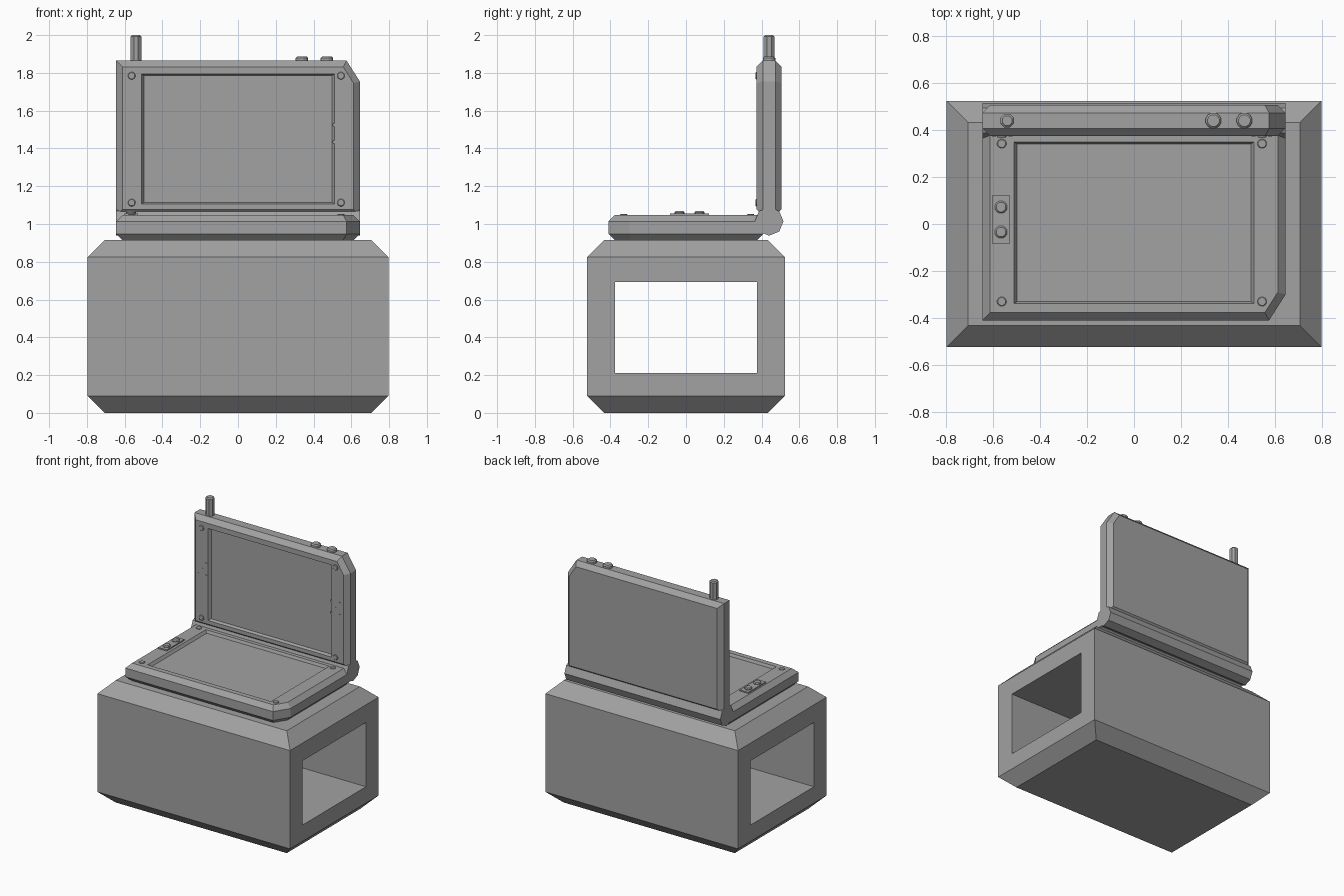
import bpy, bmesh, math
from mathutils import Matrix, Vector

old = bpy.data.objects.get("Cube")
if old:
    bpy.data.objects.remove(old, do_unlink=True)

grey = bpy.data.materials.new("plain_grey")
grey.use_nodes = True
grey.diffuse_color = (0.36, 0.36, 0.36, 1)
grey.node_tree.nodes["Principled BSDF"].inputs["Base Color"].default_value = grey.diffuse_color


def finish(bm, name, matrix):
    bm.transform(matrix)
    bmesh.ops.recalc_face_normals(bm, faces=bm.faces)
    mesh = bpy.data.meshes.new(name)
    bm.to_mesh(mesh)
    bm.free()
    mesh.materials.append(grey)
    obj = bpy.data.objects.new(name, mesh)
    bpy.context.collection.objects.link(obj)
    return obj


def chamfer(bm, edges, size):
    bmesh.ops.bevel(bm, geom=edges, offset=size, segments=1,
                    affect='EDGES', profile=0.5)


def prism(name, outline, z0, z1, bevel=0, matrix=Matrix(), taper=1):
    """Extrude an outline upward, chamfering or tapering its rims."""
    bm = bmesh.new()
    face = bm.faces.new([bm.verts.new((x, y, z0)) for x, y in outline])
    top = bmesh.ops.extrude_face_region(bm, geom=[face])["geom"]
    for v in top:
        if isinstance(v, bmesh.types.BMVert):
            v.co = (v.co.x * taper, v.co.y * taper, z1)
    if bevel:
        rims = [e for e in bm.edges if abs(e.verts[0].co.z - e.verts[1].co.z) < 1e-5]
        chamfer(bm, rims, bevel)
    return finish(bm, name, matrix)


def rect(x, y, cy=0):
    return [(-x, cy - y), (x, cy - y), (x, cy + y), (-x, cy + y)]


def knob(name, place, radius, z0, z1, sides=12, bevel=0.006, matrix=Matrix()):
    """Round post with a chamfered top."""
    bm = bmesh.new()
    bmesh.ops.create_cone(bm, cap_ends=True, segments=sides, radius1=radius,
                          radius2=radius, depth=z1 - z0)
    if bevel:
        chamfer(bm, [e for e in bm.edges if all(v.co.z > 0 for v in e.verts)], bevel)
    spin = Matrix.Rotation(math.pi / sides, 4, 'Z')
    move = Matrix.Translation((place[0], place[1], (z0 + z1) / 2))
    return finish(bm, name, matrix @ move @ spin)


def cut(target, cutter):
    mod = target.modifiers.new("cut", 'BOOLEAN')
    mod.object = cutter
    mod.operation = 'DIFFERENCE'
    mod.solver = 'EXACT'
    bpy.context.view_layer.objects.active = target
    bpy.ops.object.modifier_apply(modifier=mod.name)
    bpy.data.objects.remove(cutter, do_unlink=True)


# Hollow pedestal, open from side to side
base = prism("base_block", rect(0.797, 0.523), 0, 0.915, 0.09)
across = Matrix(((0, 0, 1, 0), (1, 0, 0, 0), (0, 1, 0, 0), (0, 0, 0, 1)))
cut(base, prism("tunnel_cutter", rect(0.375, 0.24, 0.452), -1, 1, matrix=across))

# Two mirrored clamshell halves; local z points out of the screen
HALF = 0.066
upright = Matrix(((1, 0, 0, 0), (0, 0, -1, 0.44), (0, -1, 0, 1.455), (0, 0, 0, 1)))
halves = {"lower": Matrix.Translation((0, 0, 0.981)), "upper": upright}
outline = [(-0.645, -0.41), (0.575, -0.41), (0.645, -0.3), (0.645, 0.41), (-0.645, 0.41)]

for half, m in halves.items():
    panel = prism(half + "_panel", outline, -HALF, HALF, 0.033, m)
    # Shallow screen recess with sloping sides
    cut(panel, prism("screen_cutter", rect(0.497, 0.335, 0.005), HALF - 0.02,
                     HALF + 0.01, matrix=m, taper=1.04))
    for side in (-1, 1):
        for end in (-1, 1):
            knob(half + "_corner_stud", (side * 0.554 - 0.009, end * 0.336 + 0.006),
                 0.02, HALF - 0.01, HALF + 0.006, bevel=0.003, matrix=m)

# Speaker dots beside the upper screen
for side in (-1, 1):
    for dx, dy in ((0, 0), (1, 1), (1, -1), (-1, 1), (-1, -1)):
        knob("speaker_dot", (side * 0.552 - 0.008 + dx * 0.035, dy * 0.045 - 0.025),
             0.009, HALF - 0.003, HALF + 0.001, 8, 0, upright)

# Hinge barrel
bm = bmesh.new()
bmesh.ops.create_cone(bm, cap_ends=True, segments=8, radius1=0.076, radius2=0.076, depth=1.29)
finish(bm, "hinge_barrel", Matrix.Translation((0, 0.44, 1.014)) @ Matrix.Rotation(math.pi / 2, 4, 'Y'))

# Button plate and buttons
plate = Matrix.Translation((-0.566, 0.019, 0))
prism("button_plate", rect(0.036, 0.104), 1.04, 1.056, matrix=plate)
for y in (0.072, -0.034):
    knob("round_button", (-0.566, y), 0.027, 1.05, 1.068)

# Top dials and aerial
for x in (0.338, 0.47):
    knob("top_dial", (x, 0.44), 0.034, 1.85, 1.887, bevel=0.008)
knob("aerial", (-0.54, 0.44), 0.031, 1.85, 2.0, 8, 0.008)
